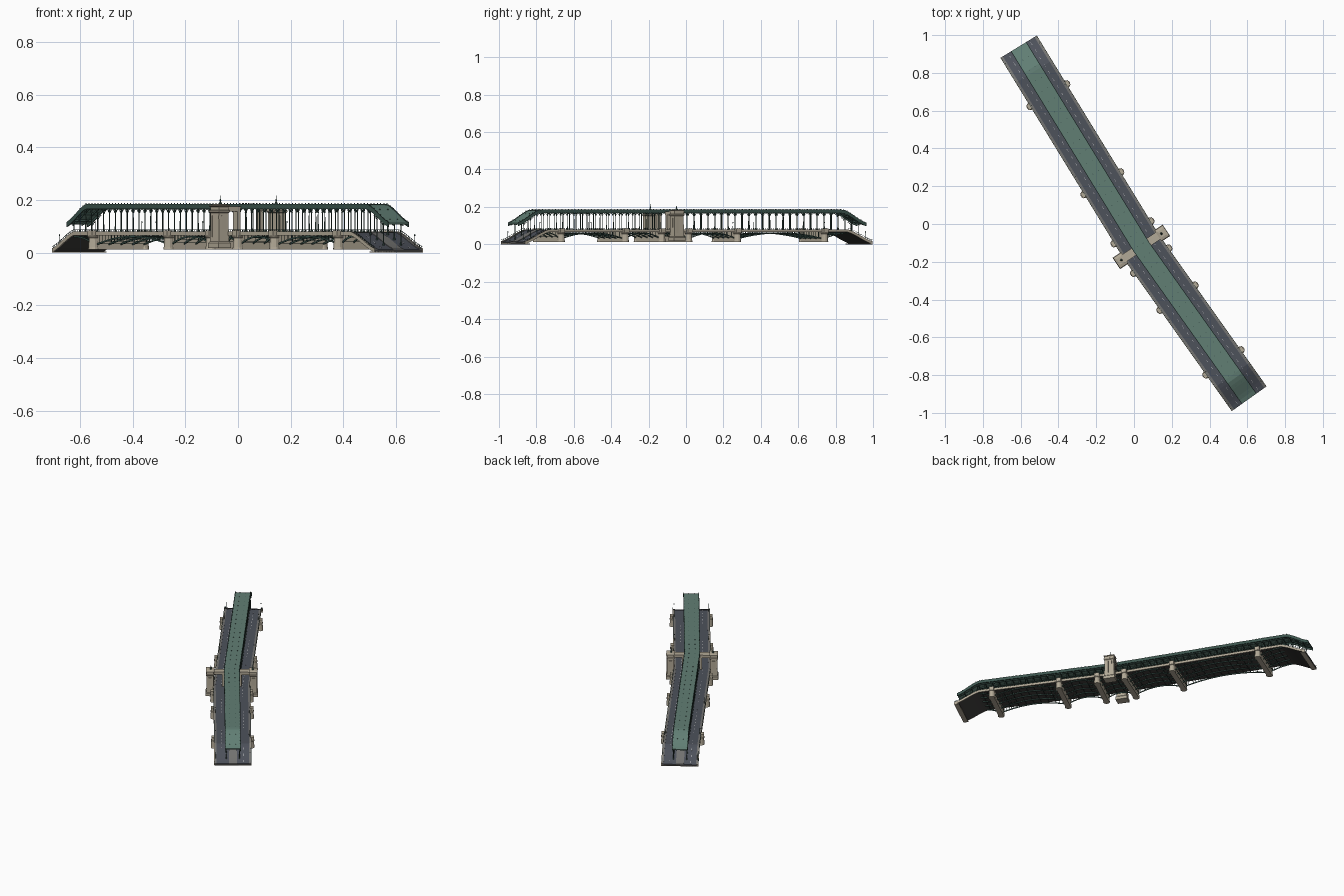
import bpy, bmesh, math
from mathutils import Vector

if "Cube" in bpy.data.objects:
    bpy.data.objects.remove(bpy.data.objects["Cube"])

A, B = -1.243, 0.986                      # path ends, kink at s = 0
KINK = Vector((0.039, -0.121, 0))
D1 = Vector((0.523, -0.853, 0)).normalized()
D2 = Vector((0.578, -0.814, 0)).normalized()
PIERS = [-0.942, -0.395, -0.09, 0.09, 0.33, 0.75]


def mat(name, c):
    m = bpy.data.materials.new(name)
    m.diffuse_color = (*c, 1)
    m.use_nodes = True
    m.node_tree.nodes["Principled BSDF"].inputs["Base Color"].default_value = m.diffuse_color
    return m


STONE = mat("stone", (0.45, 0.40, 0.31))
ROAD = mat("asphalt", (0.075, 0.084, 0.105))
WALK = mat("pavement", (0.17, 0.17, 0.165))
GREEN = mat("green_deck", (0.12, 0.21, 0.175))
STEEL = mat("dark_green_steel", (0.045, 0.09, 0.075))
DARK = mat("dark_underside", (0.05, 0.048, 0.045))
WHITE = mat("lane_paint", (0.7, 0.7, 0.68))


def place(s, u, z):
    """Bridge coordinates (along, across, up) to world."""
    d = D1 if s < -1e-6 else D2 if s > 1e-6 else (D1 + D2).normalized()
    p = KINK + d * s + Vector((-d.y, d.x, 0)) * u
    return Vector((p.x, p.y, z))


def ramp(s, low, high, length):
    t = max(0, min(1, min(s - A, B - s) / length))
    return low + (high - low) * (0.6 * t + 0.4 * t * t * (3 - 2 * t))


def road_z(s): return ramp(s, 0.012, 0.076, 0.155)
def via_z(s): return ramp(s, 0.113, 0.182, 0.14)


def sweep(bm, u0, u1, h0, h1, zf, s0=A, s1=B, step=0.022):
    """Sweep a rectangle along the bridge path, following height zf."""
    n = max(1, round((s1 - s0) / step))
    st = [s0 + (s1 - s0) * i / n for i in range(n + 1)]
    if s0 < 0 < s1:
        st = sorted([s for s in st if abs(s) > 1e-3] + [0.0])
    rings = [[bm.verts.new(place(s, u, zf(s) + h)) for u, h in
              ((u0, h0), (u1, h0), (u1, h1), (u0, h1))] for s in st]
    for a, b in zip(rings, rings[1:]):
        for i in range(4):
            j = (i + 1) % 4
            bm.faces.new((a[i], a[j], b[j], b[i]))
    bm.faces.new(rings[0][::-1])
    bm.faces.new(rings[-1])


def prism(bm, s, u, levels, n=4):
    """Stack of (half_s, half_u, z) sections; n = 4 box, otherwise round."""
    rings = []
    for hs, hu, z in levels:
        k = math.sqrt(2) if n == 4 else 1
        pts = [(math.cos(2 * math.pi * (i + .5) / n) * k, math.sin(2 * math.pi * (i + .5) / n) * k) for i in range(n)]
        d = D1 if s < 0 else D2 if s > 0 else (D1 + D2).normalized()
        e = Vector((-d.y, d.x, 0))
        o = place(s, u, z)
        rings.append([bm.verts.new(o + d * x * hs + e * y * hu) for x, y in pts])
    for a, b in zip(rings, rings[1:]):
        for i in range(n):
            j = (i + 1) % n
            bm.faces.new((a[i], a[j], b[j], b[i]))
    bm.faces.new(rings[0][::-1])
    bm.faces.new(rings[-1])


def box(bm, s, u, hs, hu, z0, z1):
    prism(bm, s, u, [(hs, hu, z0), (hs, hu, z1)])


def finish(name, bm, m, smooth=False):
    bmesh.ops.recalc_face_normals(bm, faces=bm.faces)
    me = bpy.data.meshes.new(name)
    bm.to_mesh(me)
    bm.free()
    me.materials.append(m)
    ob = bpy.data.objects.new(name, me)
    bpy.context.collection.objects.link(ob)
    if smooth:
        bpy.context.view_layer.objects.active = ob
        ob.select_set(True)
        bpy.ops.object.shade_smooth_by_angle(angle=math.radians(40))
        ob.select_set(False)


def strips(name, m, zf, *rects):
    bm = bmesh.new()
    for r in rects:
        sweep(bm, *r, zf)
    finish(name, bm, m)


def spread(a, b, step):
    n = max(1, round((b - a) / step))
    return [a + (b - a) * (i + .5) / n for i in range(n)]


# Lower road deck
strips("road_slab", DARK, road_z, (-0.109, 0.109, -0.011, -0.002))
strips("roadways", ROAD, road_z, (-0.098, -0.024, -0.002, 0), (0.024, 0.098, -0.002, 0))
strips("footways", WALK, road_z, (-0.024, 0.024, -0.002, 0.002),
       (-0.109, -0.098, -0.002, 0.002), (0.098, 0.109, -0.002, 0.002))
strips("stone_edges", STONE, road_z, (-0.113, -0.109, -0.011, 0.004), (0.109, 0.113, -0.011, 0.004))
strips("road_handrails", STEEL, road_z, (-0.112, -0.110, 0.0105, 0.012), (0.110, 0.112, 0.0105, 0.012))

posts, dashes, lamps = bmesh.new(), bmesh.new(), bmesh.new()
for sg in (-1, 1):
    for s in spread(A, B, 0.0125):
        box(posts, s, sg * 0.111, 0.0007, 0.0007, road_z(s), road_z(s) + 0.011)
    for s in spread(A, B, 0.045):
        sweep(dashes, sg * 0.066 - 0.0008, sg * 0.066 + 0.0008, 0, 0.0006, road_z, s - 0.008, s + 0.008)
    for s in (A + 0.04, A + 0.3, -0.5, 0.4, B - 0.25, B - 0.04):
        z = road_z(s)
        prism(lamps, s, sg * 0.104, [(0.0012, 0.0012, z), (0.0008, 0.0008, z + 0.036),
              (0.0025, 0.0025, z + 0.038), (0.0025, 0.0025, z + 0.042), (0.0003, 0.0003, z + 0.044)], 6)
finish("railing_posts", posts, STEEL)
finish("lane_dashes", dashes, WHITE)
finish("street_lamps", lamps, STEEL)

# Stone piers with rounded cutwaters and caps
bm = bmesh.new()
for s in PIERS:
    box(bm, s, 0, 0.016, 0.112, 0.012, 0.066)
    for sg in (-1, 1):
        prism(bm, s, sg * 0.112, [(0.021, 0.021, 0.012), (0.019, 0.020, 0.022), (0.017, 0.018, 0.055),
              (0.021, 0.021, 0.057), (0.021, 0.021, 0.061), (0.012, 0.013, 0.066)], 12)
        box(bm, s, sg * 0.119, 0.015, 0.010, 0.06, 0.084)
finish("stone_piers", bm, STONE)

# Steel arches, stringers and spandrel struts
bm = bmesh.new()
spans = [(a, b, (a + b) / 2, (b - a) / 2) for a, b in zip(PIERS, PIERS[1:])]
spans += [(A + 0.15, PIERS[0], A + 0.15, PIERS[0] - A - 0.15), (PIERS[-1], B - 0.15, B - 0.15, B - 0.15 - PIERS[-1])]
for a, b, mid, half in spans:
    def arch(s, mid=mid, half=half): return 0.028 + 0.033 * (1 - ((s - mid) / half) ** 2)
    for u in (-0.104, -0.052, 0, 0.052, 0.104):
        sweep(bm, u - 0.002, u + 0.002, -0.003, 0.003, arch, a, b, 0.02)
        for s in spread(a, b, 0.022):
            if arch(s) < 0.059:
                box(bm, s, u, 0.001, 0.001, arch(s), 0.066)
    for s in spread(a, b, 0.045):
        box(bm, s, 0, 0.0012, 0.104, arch(s) - 0.001, arch(s) + 0.002)
finish("steel_arches", bm, STEEL)

# Upper viaduct deck
strips("viaduct_deck", GREEN, via_z, (-0.045, 0.045, -0.006, 0))
strips("viaduct_girders", STEEL, via_z, (-0.048, -0.044, -0.016, 0.003), (0.044, 0.048, -0.016, 0.003),
       (-0.022, -0.019, -0.012, -0.006), (0.019, 0.022, -0.012, -0.006))

# Columns with bases and capitals, brackets, cross beams and parapet studs
cols, beams, studs = bmesh.new(), bmesh.new(), bmesh.new()
for s in spread(A + 0.02, B - 0.02, 0.043):
    b, t = road_z(s), via_z(s) - 0.014
    for sg in (-1, 1):
        prism(cols, s, sg * 0.04, [(0.004, 0.004, b), (0.004, 0.004, b + 0.005), (0.0022, 0.0022, b + 0.010),
              (0.0018, 0.0018, t - 0.018), (0.003, 0.003, t - 0.015), (0.002, 0.002, t - 0.013),
              (0.0055, 0.0055, t), (0.0055, 0.0055, t + 0.003)], 8)
        for d in (-1, 1):     # curved brackets fanning to the girder
            def fan(q, s=s, t=t): return min(t - 0.014 + 0.014 * math.sqrt(min(1, abs(q - s) / 0.017)), via_z(q) - 0.014)
            sweep(beams, sg * 0.044 - 0.001, sg * 0.044 + 0.001, -0.001, 0.0015, fan,
                  min(s, s + d * 0.018), max(s, s + d * 0.018), 0.0045)
    box(beams, s, 0, 0.002, 0.046, t, t + 0.009)
for sg in (-1, 1):
    for s in spread(A, B, 0.0215):
        box(studs, s, sg * 0.046, 0.0013, 0.0013, via_z(s), via_z(s) + 0.006)
    for s in spread(A + 0.04, B, 0.065):
        box(studs, s, sg * 0.018, 0.002, 0.002, via_z(s) - 0.001, via_z(s) + 0.002)
finish("viaduct_columns", cols, STEEL, True)
finish("viaduct_brackets", beams, STEEL)
finish("viaduct_studs", studs, STEEL)

# Central stone towers, portal beams, panels and finials
tower, panel, finial = bmesh.new(), bmesh.new(), bmesh.new()
for sg in (-1, 1):
    c = sg * 0.131
    prism(tower, 0, c, [(0.036, 0.028, 0.018), (0.036, 0.028, 0.036), (0.033, 0.025, 0.040), (0.031, 0.0225, 0.042),
          (0.029, 0.021, 0.150), (0.033, 0.025, 0.154), (0.033, 0.025, 0.160), (0.030, 0.022, 0.162),
          (0.030, 0.022, 0.174), (0.033, 0.026, 0.176), (0.033, 0.026, 0.180), (0.018, 0.014, 0.184)])
    box(tower, 0, sg * 0.079, 0.019, 0.032, 0.156, 0.171)
    box(tower, 0, sg * 0.079, 0.022, 0.032, 0.171, 0.175)
    box(tower, 0, sg * 0.053, 0.016, 0.007, 0.074, 0.160)
    for ds in (-0.016, 0.016):
        box(panel, ds, sg * 0.152, 0.006, 0.0025, 0.06, 0.14)
    box(panel, 0, c, 0.0325, 0.009, 0.09, 0.14)
    prism(finial, 0, sg * 0.127, [(0.007, 0.007, 0.182), (0.005, 0.005, 0.190), (0.002, 0.002, 0.193),
          (0.0035, 0.0035, 0.199), (0.001, 0.001, 0.204), (0.0005, 0.0005, 0.216)], 8)
finish("stone_towers", tower, STONE)
finish("tower_panels", panel, STONE)
finish("tower_finials", finial, STEEL)
# Ground pads at the ramp feet
bm = bmesh.new()
for s0, s1 in ((A, A + 0.03), (B - 0.03, B)):
    sweep(bm, -0.113, 0.113, 0, 0.004, lambda s: 0, s0, s1)
finish("ramp_feet", bm, STONE)
